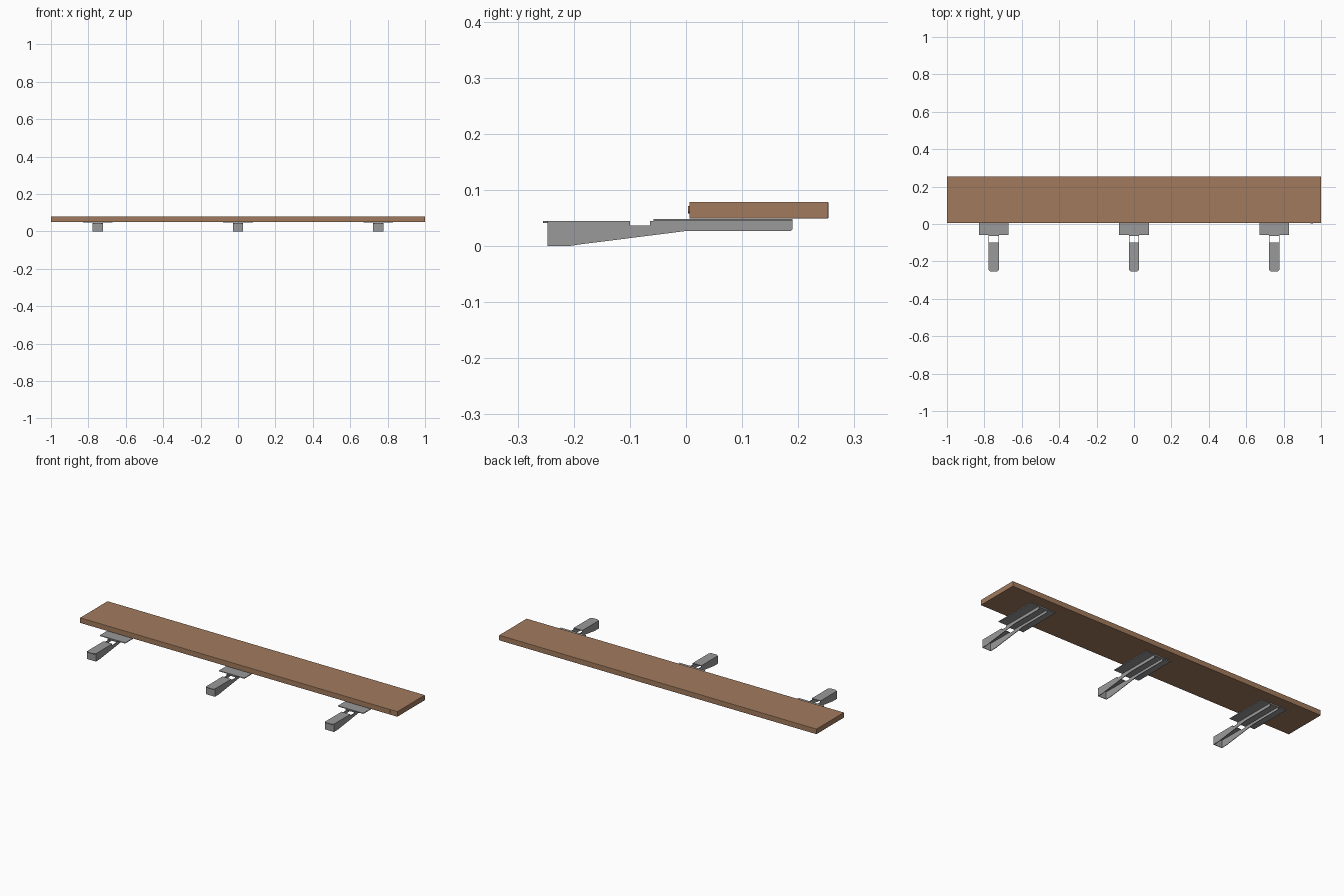
import bpy, bmesh, math

if "Cube" in bpy.data.objects:
    bpy.data.objects.remove(bpy.data.objects["Cube"])

def material(name, rgb):
    m = bpy.data.materials.new(name)
    m.diffuse_color = (*rgb, 1)
    m.use_nodes = True
    m.node_tree.nodes["Principled BSDF"].inputs["Base Color"].default_value = m.diffuse_color
    return m

WOOD = material("brown wood", (0.36, 0.195, 0.11))
STEEL = material("grey steel", (0.32, 0.32, 0.32))

def finish(bm, name, mat):
    bmesh.ops.recalc_face_normals(bm, faces=bm.faces)
    me = bpy.data.meshes.new(name)
    bm.to_mesh(me)
    bm.free()
    me.materials.append(mat)
    ob = bpy.data.objects.new(name, me)
    bpy.context.collection.objects.link(ob)
    return ob

def prism(bm, pts, depth):
    """Extrude a closed outline of 3D points along a vector."""
    f = bm.faces.new([bm.verts.new(p) for p in pts])
    r = bmesh.ops.extrude_face_region(bm, geom=[f])
    vs = [g for g in r["geom"] if isinstance(g, bmesh.types.BMVert)]
    bmesh.ops.translate(bm, verts=vs, vec=depth)

def box(bm, x0, x1, y0, y1, z0, z1):
    prism(bm, [(x0, y0, z0), (x1, y0, z0), (x1, y1, z0), (x0, y1, z0)], (0, 0, z1 - z0))

# wooden shelf board with softened edges
bm = bmesh.new()
box(bm, -1, 1, 0.006, 0.254, 0.049, 0.079)
board = finish(bm, "shelf_board", WOOD)
bev = board.modifiers.new("soft edges", "BEVEL")
bev.width, bev.segments = 0.002, 2

# small plug in the front edge of the board
bpy.ops.mesh.primitive_cylinder_add(vertices=24, radius=0.007, depth=0.005,
    location=(0.95, 0.006, 0.065), rotation=(math.pi / 2, 0, 0))
plug = bpy.context.object
plug.name = "edge_plug"
plug.data.materials.append(WOOD)

# tapered side wall outline (y, z) with a notch in its top edge
W, T, TOP = 0.0275, 0.003, 0.0445
WALL = [(-0.247, 0.0), (-0.21, 0.0), (-0.19, 0.003), (0, 0.027), (0.187, 0.027), (0.19, 0.030),
        (0.19, TOP), (-0.064, TOP), (-0.064, 0.0365), (-0.10, 0.0365), (-0.10, TOP), (-0.247, TOP)]

def bracket(x, label):
    # folded steel channel, open underneath
    bm = bmesh.new()
    for x0 in (x - W, x + W - T):
        prism(bm, [(x0, y, z) for y, z in WALL], (T, 0, 0))
    box(bm, x - W + T, x + W - T, -0.247, -0.244, 0, TOP - T)      # front wall
    box(bm, x - W + T, x + W - T, -0.064, 0.19, TOP - T, TOP)      # rear web
    finish(bm, label + "_bracket_arm", STEEL)
    # front cap sheet with clipped corners and a small lip
    bm = bmesh.new()
    c = 0.01
    prism(bm, [(x - W, -0.10, TOP - T), (x - W, -0.255 + c, TOP - T), (x - W + c, -0.255, TOP - T),
               (x + W - c, -0.255, TOP - T), (x + W, -0.255 + c, TOP - T), (x + W, -0.10, TOP - T)],
          (0, 0, T + 0.0004))
    finish(bm, label + "_bracket_cap", STEEL)
    # wide mounting plate under the board
    bm = bmesh.new()
    box(bm, x - 0.08, x + 0.08, -0.058, 0.19, TOP, 0.0487)
    finish(bm, label + "_mounting_plate", STEEL)

for x, label in ((-0.75, "left"), (0, "middle"), (0.75, "right")):
    bracket(x, label)
